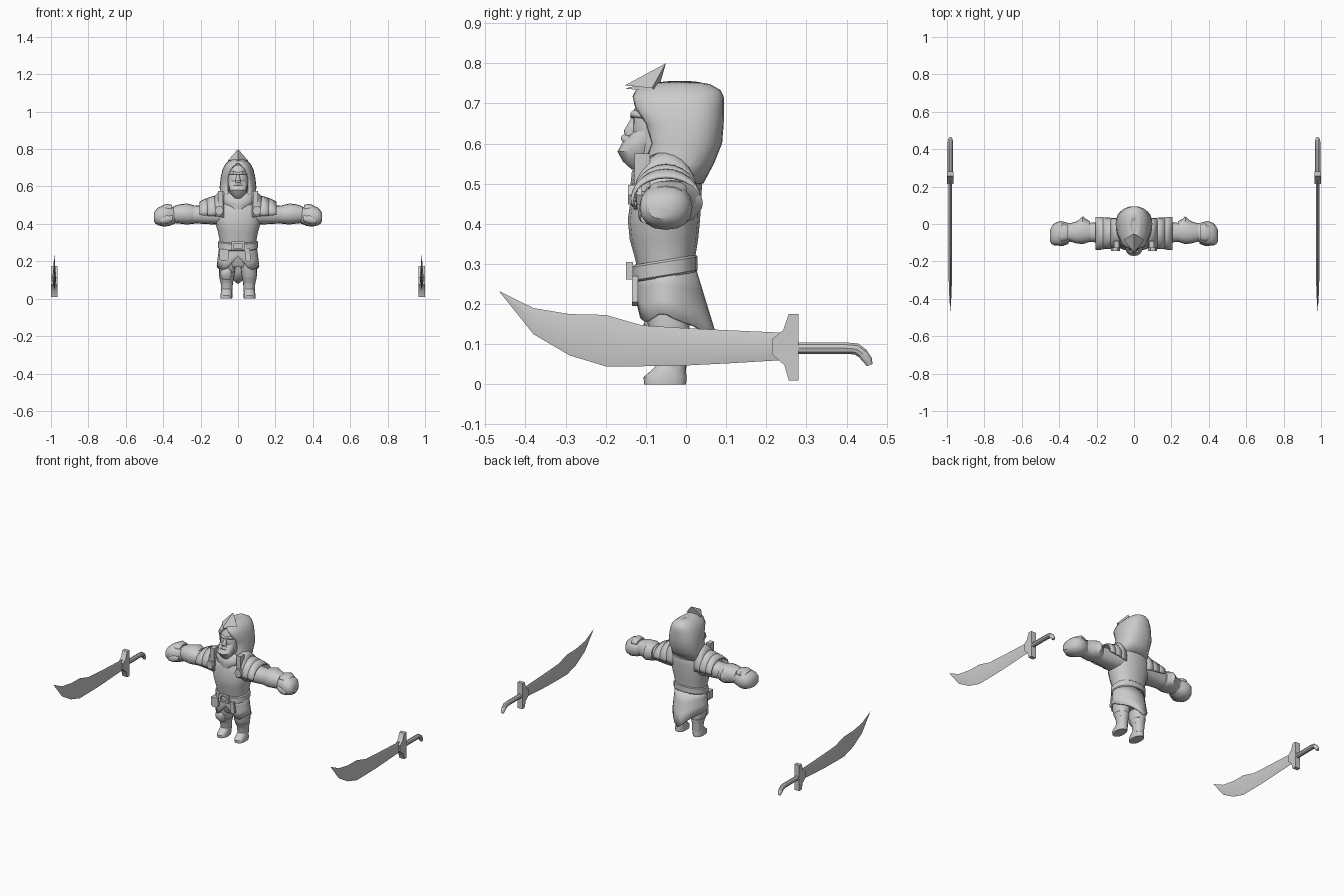
import bpy, bmesh, math
from mathutils import Vector

grey = bpy.data.materials.new("plain grey")
grey.diffuse_color = (0.6, 0.6, 0.6, 1)


def skin(name, rings, closed=True, caps=True, mirror=False, thick=0, angle=35):
    """Bridge equal-length rings of points into one surface."""
    bm = bmesh.new()
    vs = [[bm.verts.new(p) for p in r] for r in rings]
    n = len(rings[0])
    for a, b in zip(vs, vs[1:]):
        for i in range(n if closed else n - 1):
            j = (i + 1) % n
            bm.faces.new((a[i], a[j], b[j], b[i]))
    if caps:
        bm.faces.new(vs[0])
        bm.faces.new(vs[-1])
    bmesh.ops.remove_doubles(bm, verts=bm.verts, dist=0.0004)
    bmesh.ops.recalc_face_normals(bm, faces=bm.faces)
    me = bpy.data.meshes.new(name)
    bm.to_mesh(me)
    bm.free()
    me.materials.append(grey)
    ob = bpy.data.objects.new(name, me)
    bpy.context.collection.objects.link(ob)
    bpy.ops.object.select_all(action='DESELECT')
    ob.select_set(True)
    bpy.context.view_layer.objects.active = ob
    bpy.ops.object.shade_smooth_by_angle(angle=math.radians(angle))
    if thick:
        ob.modifiers.new("thickness", 'SOLIDIFY').thickness = thick
    if mirror:
        m = ob.modifiers.new("mirror", 'MIRROR')
        m.use_mirror_merge = False
    return ob


def oval(a, b, ra, rb, power=2.3, n=16):
    """Points of a rounded-box outline around (a, b)."""
    pts = []
    for i in range(n):
        t = 2 * math.pi * i / n
        c, s = math.cos(t), math.sin(t)
        pts.append((a + ra * math.copysign(abs(c) ** (2 / power), c),
                    b + rb * math.copysign(abs(s) ** (2 / power), s)))
    return pts


def loft_z(name, rows, tilt=0, **kw):
    """Rows are z, centre x, centre y, radius x, radius y."""
    return skin(name, [[(x, y, z + tilt * (y - cy)) for x, y in oval(cx, cy, rx, ry)]
                       for z, cx, cy, rx, ry in rows], **kw)


def loft_x(name, rows, **kw):
    """Rows are x, centre y, centre z, radius y, radius z."""
    return skin(name, [[(x, y, z) for y, z in oval(cy, cz, ry, rz)]
                       for x, cy, cz, ry, rz in rows], **kw)


def plate(name, outline, y0, y1, **kw):
    """Extrude an (x, z) outline between two depths."""
    return skin(name, [[(x, y, z) for x, z in outline] for y in (y0, y1)], **kw)


# Torso and hips
loft_z("torso", [(.27, 0, -.05, .095, .07), (.31, 0, -.052, .098, .074),
                 (.36, 0, -.055, .108, .085), (.41, 0, -.055, .123, .09),
                 (.46, 0, -.05, .128, .088), (.50, 0, -.045, .118, .085),
                 (.54, 0, -.04, .08, .065)])
loft_z("hips", [(.17, 0, -.045, .07, .045), (.2, 0, -.045, .09, .06), (.28, 0, -.05, .094, .068)])

# Scarf collar hanging below the face
loft_z("collar", [(.478, 0, -.075, .04, .062), (.50, 0, -.06, .085, .078),
                  (.53, 0, -.05, .1, .085), (.56, 0, -.04, .095, .072), (.585, 0, -.03, .07, .05)])

# Hood, open at the front: z, opening half width, edge y, half width, widest y, back y
hood = []
for z, eo, ye, w, ym, yb in [
        (.50, .055, -.105, .105, -.04, .043), (.55, .052, -.105, .096, -.02, .07),
        (.60, .055, -.085, .098, .0, .09), (.65, .053, -.10, .092, .0, .094),
        (.69, .04, -.127, .083, .0, .095), (.718, .018, -.133, .07, .0, .094),
        (.733, 0, -.125, .056, .0, .086), (.748, 0, -.10, .036, .0, .06),
        (.755, 0, -.05, .012, -.02, .02)]:
    half = []
    for i in range(5):
        u = math.pi / 2 * i / 5
        half.append((eo + (w - eo) * math.sin(u), ye + (ym - ye) * (1 - math.cos(u)), z))
    for i in range(6):
        v = math.pi / 2 * i / 6
        half.append((w * math.cos(v) ** .85, ym + (yb - ym) * math.sin(v) ** .85, z))
    hood.append(half + [(0, yb, z)] + [(-x, y, h) for x, y, h in reversed(half)])
skin("hood", hood, closed=False, caps=False, thick=.012)
skin("hood_top", [hood[-1], [(0, -.02, .756)] * len(hood[-1])], caps=False)

# Pointed crest above the forehead
for name, lift, k in (("crest", 0, 1), ("crest_base", -.008, .85)):
    base = [(0, -.152, .745), (.055 * k, -.085, .738), (0, -.07, .73), (-.055 * k, -.085, .738)]
    tip = (0, -.05, .80) if lift == 0 else (0, -.08, .755)
    skin(name, [[(x, y, z + lift) for x, y, z in base], [tip] * 4], caps=False, angle=15)

# Head with beard, moustache, nose and brow
loft_z("head", [(.52, 0, -.06, .045, .05), (.57, 0, -.07, .05, .06), (.63, 0, -.067, .057, .066),
                (.68, 0, -.06, .056, .072), (.715, 0, -.05, .04, .06)])
loft_z("beard", [(.535, 0, -.115, .015, .02), (.555, 0, -.117, .035, .04), (.58, 0, -.122, .046, .049),
                 (.605, 0, -.11, .05, .047), (.635, 0, -.09, .05, .035)])
loft_x("moustache", [(0, -.15, .613, .012, .01), (.02, -.143, .608, .012, .01),
                     (.042, -.12, .597, .008, .006)], mirror=True)
loft_x("brow", [(0, -.129, .668, .01, .007), (.025, -.126, .674, .012, .009),
                (.048, -.105, .668, .008, .006)], mirror=True)
loft_z("nose", [(.618, 0, -.137, .012, .014), (.632, 0, -.137, .014, .018),
                (.65, 0, -.13, .01, .014), (.67, 0, -.125, .007, .009)])

# Layered shoulder guards: inner x, outer x, inner top, outer top, half depth
for name, x0, x1, z0, z1, d in (("shoulder_inner", .075, .125, .585, .55, .082),
                                ("shoulder_middle", .105, .165, .55, .538, .085),
                                ("shoulder_outer", .15, .205, .54, .52, .088)):
    arcs = []
    for x, top, r in ((x0, z0, d * .94), ((x0 + x1) / 2, (z0 + z1) / 2 + .004, d), (x1, z1, d)):
        ts = [math.radians(-12 + 204 * i / 14) for i in range(15)]
        arcs.append([(x, -.05 + r * math.cos(t), .46 + (top - .46) * math.sin(t)) for t in ts])
    skin(name, arcs, closed=False, caps=False, thick=.008, mirror=True)

# Arms, bracers, hands
loft_x("arm", [(.08, -.05, .45, .07, .055), (.15, -.045, .45, .06, .052), (.22, -.045, .45, .052, .048),
               (.28, -.045, .447, .05, .046), (.35, -.045, .447, .042, .04)], mirror=True)
loft_x("bracer", [(.235, -.04, .45, .055, .05), (.275, -.036, .453, .072, .056),
                  (.31, -.045, .453, .058, .052), (.345, -.045, .45, .048, .045)], mirror=True)
loft_x("elbow_guard", [(.245, -.02, .45, .03, .03), (.272, .008, .452, .034, .03),
                       (.31, -.015, .45, .025, .025)], mirror=True)
loft_x("hand", [(.335, -.045, .445, .045, .043), (.365, -.048, .442, .058, .052),
                (.395, -.05, .442, .066, .057), (.425, -.055, .44, .06, .048),
                (.44, -.06, .437, .047, .037), (.45, -.063, .435, .03, .022)], mirror=True)
loft_x("thumb", [(.35, -.09, .43, .016, .016), (.385, -.1, .425, .019, .024),
                 (.415, -.1, .417, .014, .016)], mirror=True)
loft_x("hand_guard", [(.352, -.045, .482, .04, .02), (.385, -.045, .485, .048, .022),
                      (.412, -.048, .474, .04, .02)], mirror=True)

# Chest medallions and the straps above them
hexagon = [(.1 + .024 * math.cos(k * math.pi / 3), .472 + .028 * math.sin(k * math.pi / 3))
           for k in range(6)]
plate("medallion", hexagon, -.145, -.11, mirror=True)
plate("chest_strap", [(.08, .48), (.108, .48), (.108, .575), (.08, .575)], -.128, -.09, mirror=True)

# Belt and buckle
loft_z("belt", [(.267, 0, -.052, .1, .077), (.272, 0, -.052, .106, .081),
                (.305, 0, -.052, .106, .081), (.31, 0, -.052, .1, .077)], tilt=.16)
frame = []
for y, s in ((-.132, 1), (-.15, 1), (-.15, .6), (-.136, .6)):
    frame.append([(a * s * .034, y, .283 + b * s * .022)
                  for a, b in ((-1, -1), (1, -1), (1, 1), (-1, 1))])
skin("buckle", frame)
plate("belt_end", [(.04, .205), (.055, .195), (.07, .205), (.062, .27), (.035, .27)], -.134, -.12)
plate("belt_pouch", [(-.1, .215), (-.09, .205), (-.06, .205), (-.05, .215), (-.05, .265), (-.1, .265)],
      -.132, -.09)

# Skirt: hem height and reach vary from front (0) to the long pointed back
HEM = [.225, .195, .165, .155, .165, .175, .175, .165, .155, .145, .125, .1, .08]
rings = [[], [], [], []]
for i in range(24):
    k = i if i <= 12 else 24 - i
    t = 2 * math.pi * i / 24
    for j, ring in enumerate(rings):
        f = j / 3
        z = .285 + (HEM[k] - .285) * f
        back = max(0, -math.cos(t))
        depth = .076 - .002 * f + .065 * back ** 2 * f
        ring.append(((.1 + .014 * f * (1 - back ** 4)) * math.sin(t), -.05 - depth * math.cos(t), z))
skin("skirt", rings, caps=False, thick=.008)

# Legs, knee guard and boots
loft_z("leg", [(.25, .05, -.05, .042, .055), (.18, .056, -.045, .044, .055), (.13, .06, -.042, .042, .05),
               (.09, .06, -.035, .033, .038), (.03, .06, -.033, .029, .033)], mirror=True)
loft_z("boot_cuff", [(.085, .06, -.035, .033, .038), (.115, .06, -.04, .041, .047),
                     (.122, .06, -.04, .036, .042)], mirror=True)
loft_z("boot", [(0, .062, -.052, .031, .052), (.018, .062, -.052, .032, .054),
                (.034, .061, -.044, .03, .043), (.055, .06, -.033, .029, .033)], mirror=True)
loft_z("knee_guard", [(.1, -.062, -.078, .018, .012), (.125, -.064, -.085, .033, .02),
                      (.15, -.064, -.088, .03, .018), (.165, -.062, -.085, .014, .012)])

# Curved swords lying beside the figure
SX = .982
blade = [[(SX, y, hi), (SX + w, y, (hi * .55 + lo * .45)), (SX, y, lo), (SX - w, y, (hi * .55 + lo * .45))]
         for y, hi, lo, w in [
             (.235, .129, .06, .01), (.1, .135, .052, .01), (0, .14, .047, .01), (-.11, .147, .045, .01),
             (-.2, .173, .045, .01), (-.29, .175, .072, .009), (-.38, .19, .125, .006),
             (-.465, .232, .231, .0006)]]
skin("sword_blade", blade, mirror=True)
guard = [(.215, .075), (.215, .113), (.242, .135), (.256, .175), (.28, .175),
         (.28, .01), (.256, .01), (.245, .048)]
skin("sword_guard", [[(SX + dx, y, z) for y, z in guard] for dx in (-.017, .017)], mirror=True)
grip = [(.27, .09, .015), (.40, .09, .015), (.425, .088, .015), (.44, .077, .014),
        (.453, .06, .012), (.458, .048, .008)]
handle = []
for i, (y, z, r) in enumerate(grip):
    a, b = grip[max(i - 1, 0)], grip[min(i + 1, len(grip) - 1)]
    d = Vector((0, b[0] - a[0], b[1] - a[1])).normalized()
    up = Vector((0, -d.z, d.y))
    handle.append([Vector((SX, y, z)) + Vector((p, 0, 0)) + up * q for p, q in oval(0, 0, r, r, 2, 10)])
skin("sword_handle", handle, mirror=True)
